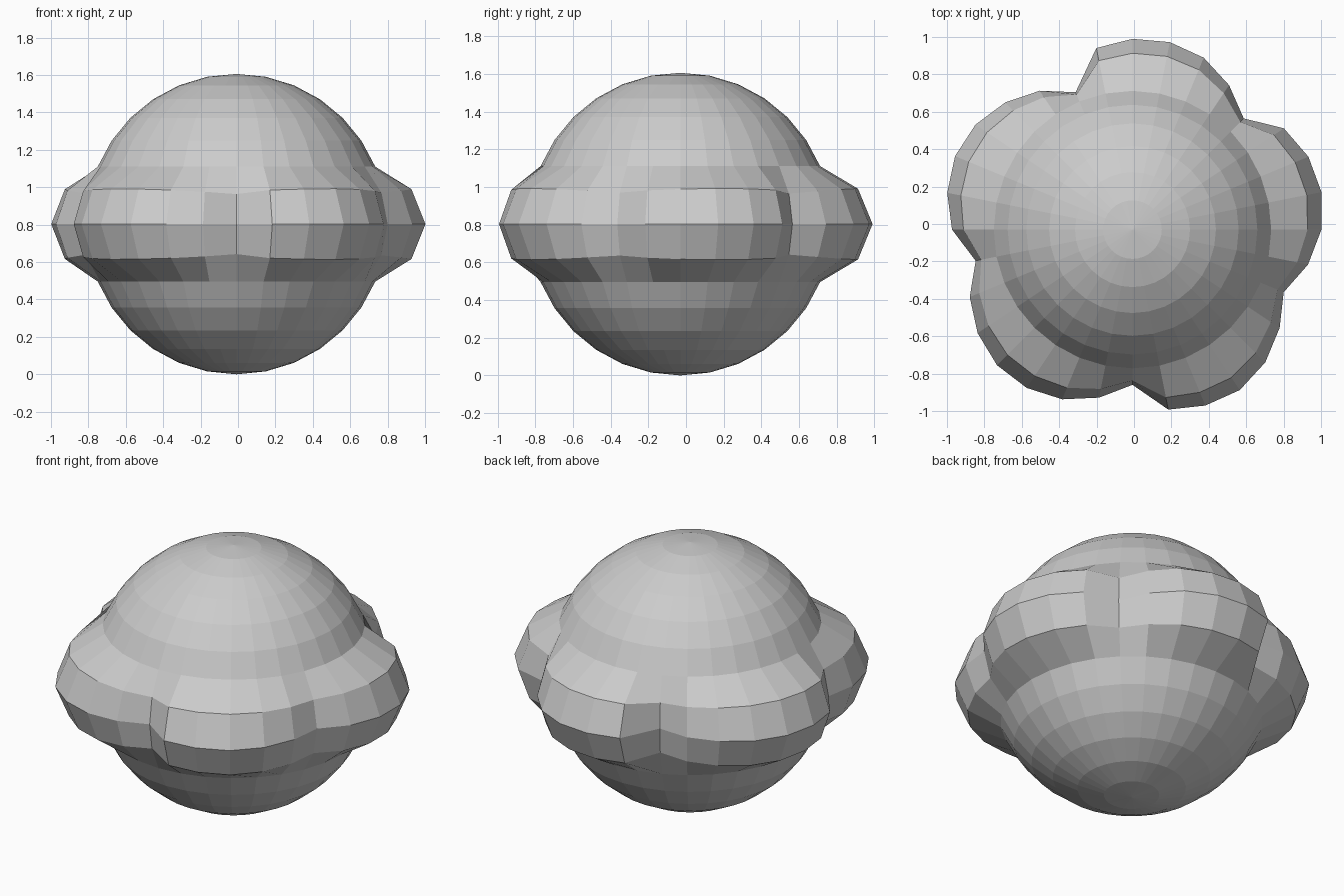
import bpy, bmesh, math

if "Cube" in bpy.data.objects:
    bpy.data.objects.remove(bpy.data.objects["Cube"])

R = 0.803
CENTRE = (-0.008, -0.03, R)

# Equator radius at each of the 32 segments: five rounded lobes with sharp valleys
LOBES = [
    [0.841, 0.929, 0.995, 1.022, 1.02, 0.99],
    [0.795, 0.893, 0.962, 1.01, 1.027, 1.01, 0.965],
    [0.855, 0.942, 0.996, 1.025, 1.018, 0.982, 0.916],
    [0.83, 0.981, 1.018, 1.032, 1.004, 0.946],
    [0.875, 0.957, 1.01, 1.03, 1.018, 0.974],
]
FIRST = 4
radii = [r for lobe in LOBES for r in lobe]

# Low-poly ball
bm = bmesh.new()
bmesh.ops.create_uvsphere(bm, u_segments=32, v_segments=16, radius=R)

# Push the equator and its two neighbouring rings outward into lobes
for v in bm.verts:
    lat = abs(math.degrees(math.asin(max(-1, min(1, v.co.z / R)))))
    if lat < 15:
        k = round(math.atan2(v.co.y, v.co.x) / (math.tau / 32))
        push = radii[(k - FIRST) % 32] / R - 1
        v.co *= 1 + push * (1 if lat < 5 else 0.73)

mesh = bpy.data.meshes.new("lobed_ball")
bm.to_mesh(mesh)
bm.free()
ball = bpy.data.objects.new("lobed_ball", mesh)
bpy.context.collection.objects.link(ball)
for v in mesh.vertices:
    v.co.x += CENTRE[0]
    v.co.y += CENTRE[1]
    v.co.z += CENTRE[2]
